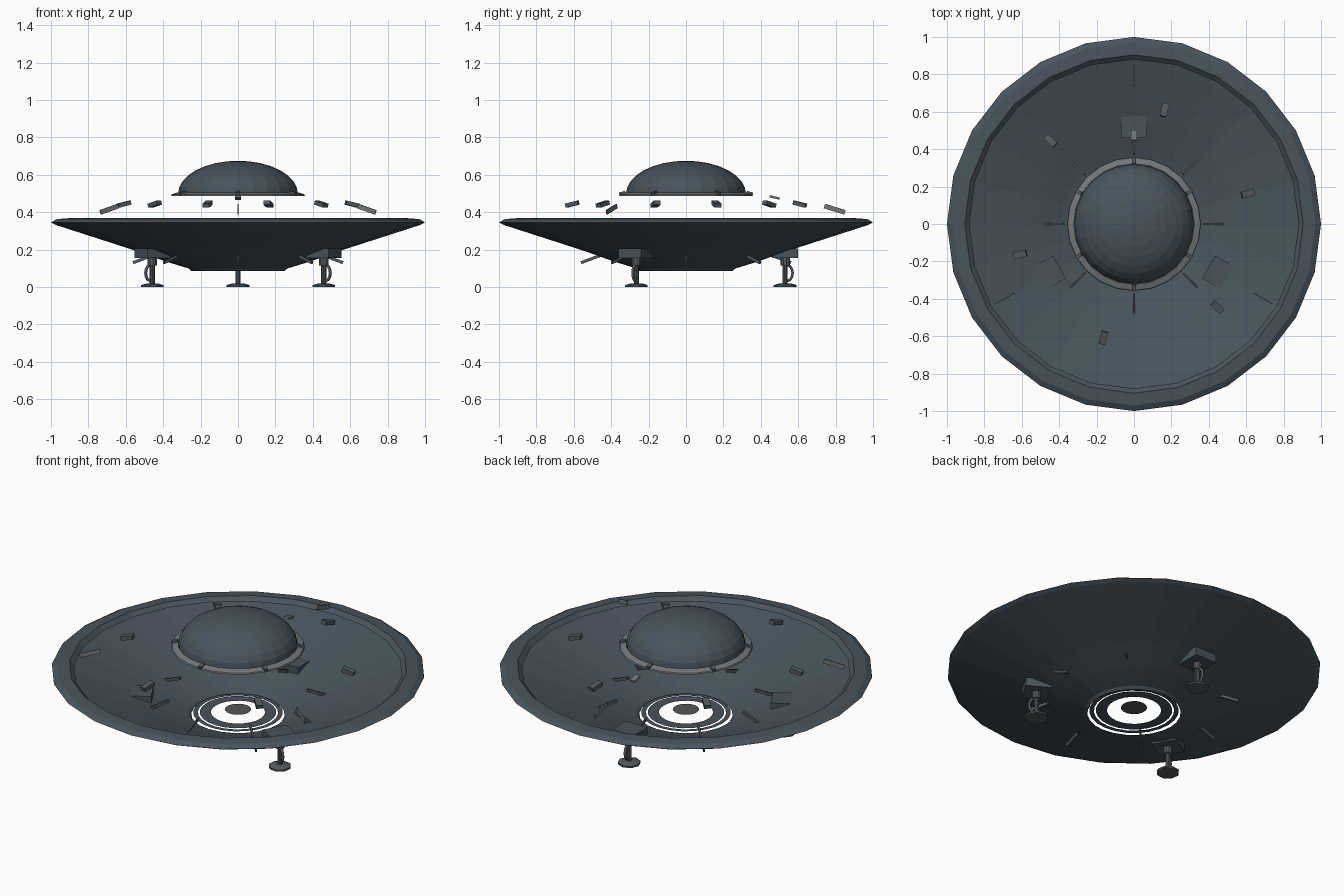
import bpy, math
from math import cos, sin, pi, radians
from mathutils import Matrix

if "Cube" in bpy.data.objects:
    bpy.data.objects.remove(bpy.data.objects["Cube"])


def material(name, rgb):
    m = bpy.data.materials.new(name)
    m.diffuse_color = (*rgb, 1)
    m.use_nodes = True
    m.node_tree.nodes["Principled BSDF"].inputs["Base Color"].default_value = m.diffuse_color
    return m


SLATE = material("slate_hull", (0.065, 0.088, 0.108))
STEEL = material("light_steel", (0.17, 0.185, 0.19))
GUNMETAL = material("gunmetal", (0.085, 0.10, 0.11))
GREY = material("neutral_grey", (0.09, 0.09, 0.09))


def add(name, verts, faces, mat, matrix=Matrix()):
    me = bpy.data.meshes.new(name)
    me.from_pydata(verts, [], faces)
    me.materials.append(mat)
    ob = bpy.data.objects.new(name, me)
    bpy.context.collection.objects.link(ob)
    ob.matrix_world = matrix
    return ob


def lathe(name, profile, mat, n=24, matrix=Matrix()):
    """Spin (radius, height) points about z; a zero radius closes to a point."""
    verts, rows, faces = [], [], []
    for r, z in profile:
        k = 1 if r == 0 else n
        rows.append([len(verts) + i % k for i in range(n)])
        verts += [(r * cos(2 * pi * i / n), r * sin(2 * pi * i / n), z) for i in range(k)]
    for a, b in zip(rows, rows[1:]):
        for i in range(n):
            j = (i + 1) % n
            faces.append(list(dict.fromkeys((a[i], a[j], b[j], b[i]))))
    return add(name, verts, faces, mat, matrix)


def at(angle, r, z, tilt=0):
    """Place on a radius; positive tilt drops the outer end."""
    return (Matrix.Rotation(radians(angle), 4, 'Z') @ Matrix.Translation((r, 0, z))
            @ Matrix.Rotation(tilt, 4, 'Y'))


def box(name, size, mat, matrix):
    x, y, z = (s / 2 for s in size)
    verts = [(a, b, c) for a in (-x, x) for b in (-y, y) for c in (-z, z)]
    faces = [(0, 1, 3, 2), (4, 6, 7, 5), (0, 4, 5, 1), (2, 3, 7, 6), (0, 2, 6, 4), (1, 5, 7, 3)]
    return add(name, verts, faces, mat, matrix)


# Open saucer bowl and its folded rim
lathe("saucer_hull", [(0.25, 0.086), (0.265, 0.1), (0.29, 0.107), (0.39, 0.138),
                      (0.55, 0.195), (0.975, 0.332)], SLATE)
lathe("saucer_rim", [(0.975, 0.332), (1.0, 0.345), (0.97, 0.363), (0.905, 0.368),
                     (0.88, 0.345)], SLATE)

# Concentric rings in the belly opening
lathe("belly_outer_ring", [(0.24, 0.098), (0.215, 0.098)], SLATE)
lathe("belly_inner_ring", [(0.205, 0.1), (0.145, 0.1)], SLATE)
lathe("belly_hub", [(0.07, 0.117), (0, 0.117)], GREY)

# Dome, collar and collar clips
dome = [(0.32 * cos(t), 0.5 + 0.175 * sin(t)) for t in (k * pi / 16 for k in range(8))]
lathe("dome", [(0.32, 0.49)] + dome + [(0, 0.675)], SLATE)
lathe("dome_collar", [(0.325, 0.486), (0.358, 0.488), (0.355, 0.495), (0.322, 0.506)], STEEL)
for k in range(6):
    box("collar_clip", (0.035, 0.02, 0.02), GUNMETAL, at(30 + 60 * k, 0.34, 0.5, 0.25))

# Blocks, fins and a hatch plate on the upper slope
for k in range(6):
    box("deck_block", (0.07, 0.036, 0.022), GUNMETAL, at(15 + 60 * k, 0.63, 0.443, 0.24))
for a in (90, 210, 330):
    box("deck_fin", (0.115, 0.006, 0.025), STEEL, at(a, 0.795, 0.416, 0.3))
box("hatch_plate", (0.055, 0.03, 0.012), STEEL, at(90, 0.474, 0.479, 0.24))

# Blades passing through the lower hull
for k in range(8):
    box("hull_blade", (0.2, 0.01, 0.016), GUNMETAL, at(45 * k, 0.468, 0.165, 0.36))

# Three landing legs
hose_curve = bpy.data.curves.new("hose_path", 'CURVE')
hose_curve.dimensions = '3D'
hose_curve.bevel_depth = 0.008
hose_curve.bevel_resolution = 1
path = hose_curve.splines.new('POLY')
path.points.add(6)
for i, p in enumerate(path.points):
    t = -pi / 2 + pi * i / 6
    p.co = (0.012 + 0.028 * cos(t), 0, 0.075 + 0.042 * sin(t), 1)
hose_helper = bpy.data.objects.new("hose_helper", hose_curve)
bpy.context.collection.objects.link(hose_helper)
bpy.context.view_layer.update()
hose_mesh = bpy.data.meshes.new_from_object(
    hose_helper.evaluated_get(bpy.context.evaluated_depsgraph_get()))
hose_mesh.materials.clear()
hose_mesh.materials.append(GUNMETAL)
bpy.data.objects.remove(hose_helper)

for a in (90, 210, 330):
    base = at(a, 0.53, 0)
    box("leg_housing", (0.14, 0.14, 0.05), SLATE, at(a, 0.53, 0.18))
    lathe("leg_strut", [(0.014, 0.015), (0.014, 0.115), (0.025, 0.115), (0.025, 0.157)],
          GUNMETAL, 10, base)
    lathe("foot_pad", [(0, 0), (0.062, 0), (0.062, 0.01), (0.03, 0.02), (0, 0.02)],
          GUNMETAL, 8, base)
    hose = bpy.data.objects.new("leg_hose", hose_mesh)
    bpy.context.collection.objects.link(hose)
    hose.matrix_world = base
